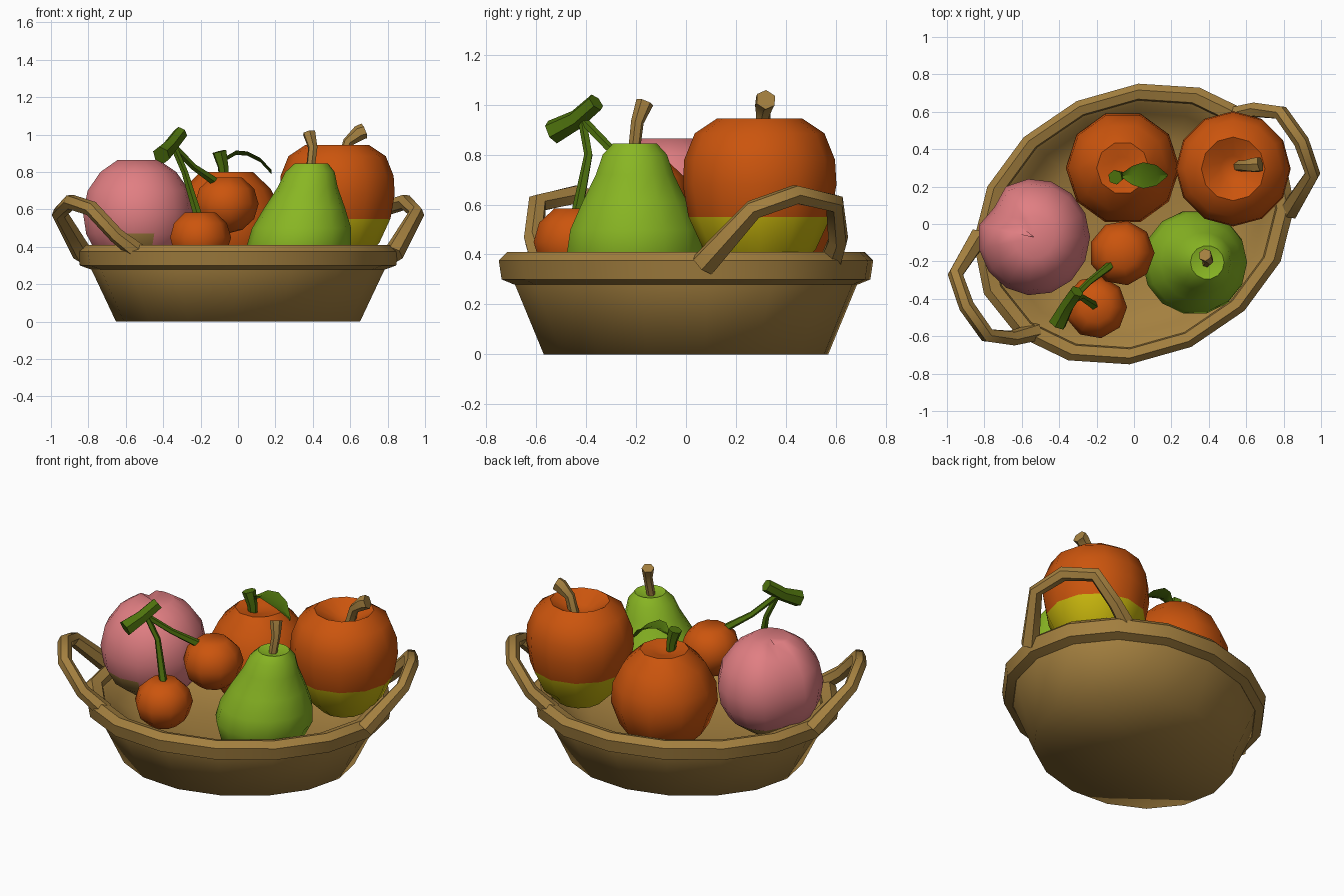
import bpy, bmesh, math
from mathutils import Vector

if "Cube" in bpy.data.objects:
    bpy.data.objects.remove(bpy.data.objects["Cube"])


def material(name, rgb):
    m = bpy.data.materials.new(name)
    m.diffuse_color = (*rgb, 1)
    m.use_nodes = True
    m.node_tree.nodes["Principled BSDF"].inputs["Base Color"].default_value = m.diffuse_color
    return m


TAN = material("wicker_tan", (0.37, 0.215, 0.05))
ORANGE = material("fruit_orange", (0.60, 0.09, 0.004))
YELLOW = material("apple_yellow", (0.58, 0.47, 0.004))
GREEN = material("pear_green", (0.25, 0.47, 0.017))
LEAF = material("leaf_green", (0.075, 0.165, 0.004))
PINK = material("peach_pink", (0.75, 0.21, 0.225))


def finish(name, bm, mats, angle=50, rule=None):
    bmesh.ops.remove_doubles(bm, verts=bm.verts, dist=0.0005)
    bmesh.ops.recalc_face_normals(bm, faces=bm.faces)
    if rule:
        for f in bm.faces:
            f.material_index = rule(f.calc_center_median())
    me = bpy.data.meshes.new(name)
    bm.to_mesh(me)
    bm.free()
    for m in mats:
        me.materials.append(m)
    ob = bpy.data.objects.new(name, me)
    bpy.context.collection.objects.link(ob)
    bpy.ops.object.select_all(action='DESELECT')
    ob.select_set(True)
    bpy.context.view_layer.objects.active = ob
    bpy.ops.object.shade_smooth_by_angle(angle=math.radians(angle))
    return ob


def bridge(bm, rings, closed=False):
    pairs = list(zip(rings, rings[1:]))
    if closed:
        pairs.append((rings[-1], rings[0]))
    for a, b in pairs:
        n = len(a)
        for i in range(n):
            j = (i + 1) % n
            bm.faces.new((a[i], a[j], b[j], b[i]))


def lathe(name, profile, place, n, mats, closed=False, angle=50, rule=None):
    """Spin (radius, z) pairs; place(radius, angle, z) gives the point."""
    bm = bmesh.new()
    rings = [[bm.verts.new(place(r, math.tau * i / n, z)) for i in range(n)]
             for r, z in profile]
    bridge(bm, rings, closed)
    return finish(name, bm, mats, angle, rule)


def at(cx, cy, lean=0, z0=0, sy=1.0):
    return lambda r, a, z: (cx + lean * (z - z0) + r * math.cos(a),
                            cy + sy * r * math.sin(a), z)


def tube(name, pts, radii, mat, sides=6, ref=(0.3, 0.9, 0.1)):
    pts = [Vector(p) for p in pts]
    bm = bmesh.new()
    rings = []
    for k, p in enumerate(pts):
        d = (pts[min(k + 1, len(pts) - 1)] - pts[max(k - 1, 0)]).normalized()
        u = d.cross(Vector(ref)).normalized()
        v = d.cross(u)
        rings.append([bm.verts.new(p + radii[k] * (u * math.cos(t) + v * math.sin(t)))
                      for t in (math.tau * i / sides for i in range(sides))])
    bridge(bm, rings)
    bm.faces.new(rings[0])
    bm.faces.new(rings[-1])
    return finish(name, bm, [mat])


# Basket: an oval turned 25 degrees
C, S = math.cos(math.radians(25)), math.sin(math.radians(25))


def oval(r, a, z):
    x, y = 0.885 * r * math.cos(a), 0.725 * r * math.sin(a)
    return (x * C - y * S, x * S + y * C, z)


lathe("basket_shell", [(0, 0), (0.76, 0), (0.925, 0.30), (0.93, 0.38), (0.86, 0.36),
                       (0.79, 0.28), (0.62, 0.21), (0.3, 0.175), (0, 0.17)],
      oval, 16, [TAN], angle=75)
lathe("basket_rim", [(0.92, 0.28), (0.985, 0.30), (1.0, 0.375), (0.955, 0.41),
                     (0.89, 0.395), (0.87, 0.33)], oval, 16, [TAN], closed=True)

# Two handles, half a turn apart
HANDLE = [(0.52, 0.575, 0.36), (0.65, 0.61, 0.46), (0.785, 0.595, 0.605),
          (0.895, 0.44, 0.64), (0.955, 0.27, 0.58), (0.83, 0.07, 0.36)]
for side, s in (("right", 1), ("left", -1)):
    tube(side + "_handle", [(s * x, s * y, z) for x, y, z in HANDLE],
         [0.05, 0.042, 0.042, 0.042, 0.042, 0.055], TAN, ref=(s * 0.75, s * 0.35, -0.55))

# Two-tone apple with stalk
lathe("apple", [(0, 0.86), (0.07, 0.885), (0.17, 0.945), (0.26, 0.885), (0.302, 0.78),
                (0.308, 0.68), (0.285, 0.55), (0.225, 0.42), (0.13, 0.325), (0, 0.335)],
      at(0.53, 0.295), 12, [ORANGE, YELLOW], rule=lambda c: int(c.z < 0.55))
tube("apple_stalk", [(0.56, 0.31, 0.86), (0.59, 0.31, 0.96), (0.65, 0.315, 1.01),
                     (0.675, 0.32, 1.02)], [0.03, 0.03, 0.042, 0.042], TAN)

# Orange with stalk and leaf
lathe("orange", [(0, 0.77), (0.06, 0.785), (0.14, 0.80), (0.235, 0.71), (0.295, 0.59),
                 (0.305, 0.47), (0.255, 0.33), (0.15, 0.225), (0, 0.195)],
      at(-0.06, 0.3), 10, [ORANGE])
tube("orange_stalk", [(-0.075, 0.26, 0.75), (-0.08, 0.255, 0.83), (-0.10, 0.25, 0.91)],
     [0.025, 0.03, 0.04], LEAF)
bm = bmesh.new()
rows = []
for x, w, z in ((-0.07, 0.008, 0.88), (-0.01, 0.05, 0.915), (0.05, 0.07, 0.91),
                (0.12, 0.055, 0.875), (0.18, 0.005, 0.81)):
    rows.append([bm.verts.new((x, 0.26 + w * k, z + dz))
                 for k, dz in ((-1, 0), (0, -0.015), (1, 0), (0, -0.023))])
bridge(bm, rows)
finish("orange_leaf", bm, [LEAF])

# Pear, leaning slightly, with stalk
lathe("pear", [(0, 0.20), (0.14, 0.21), (0.24, 0.29), (0.28, 0.40), (0.265, 0.50),
               (0.215, 0.61), (0.16, 0.72), (0.132, 0.80), (0.09, 0.845), (0, 0.82)],
      at(0.325, -0.205, 0.15, 0.4), 14, [GREEN])
tube("pear_stalk", [(0.385, -0.21, 0.80), (0.40, -0.195, 0.93), (0.38, -0.165, 1.01)],
     [0.024, 0.026, 0.036], TAN)


# Peach with one groove down its back-left side
def peach(r, a, z):
    groove = abs(a - math.tau * 6 / 15) < 0.05
    k = 0.87 if groove else 1
    return (-0.535 + k * r * math.cos(a), -0.07 + 1.04 * k * r * math.sin(a),
            z - (0.02 if groove and z > 0.7 else 0))


lathe("peach", [(0, 0.85), (0.11, 0.865), (0.205, 0.80), (0.275, 0.70), (0.30, 0.58),
                (0.283, 0.47), (0.235, 0.38), (0.13, 0.30), (0, 0.275)],
      peach, 15, [PINK, TAN], rule=lambda c: int(c.z < 0.40 or (c.z < 0.45 and c.y < -0.3)))

# Two cherries joined at a twig
BALL = [(math.sin(t), math.cos(t)) for t in (math.pi * i / 6 for i in range(7))]
for name, x, y, z, R in (("front_cherry", -0.205, -0.445, 0.45, 0.168),
                         ("upper_cherry", -0.065, -0.155, 0.63, 0.175)):
    prof = [(R * r, z + 0.92 * R * h - (0.025 if h > 0.99 else 0)) for r, h in BALL]
    lathe(name, prof, at(x, y), 9, [ORANGE])
tube("cherry_twig", [(-0.41, -0.535, 0.89), (-0.36, -0.44, 0.94), (-0.305, -0.36, 1.01)],
     [0.05, 0.04, 0.038], LEAF)
tube("front_cherry_stalk", [(-0.345, -0.415, 0.94), (-0.285, -0.39, 0.80),
                            (-0.215, -0.435, 0.57)], [0.018, 0.018, 0.024], LEAF, 5)
tube("upper_cherry_stalk", [(-0.345, -0.415, 0.94), (-0.24, -0.31, 0.83),
                            (-0.08, -0.185, 0.72)], [0.018, 0.018, 0.026], LEAF, 5)
